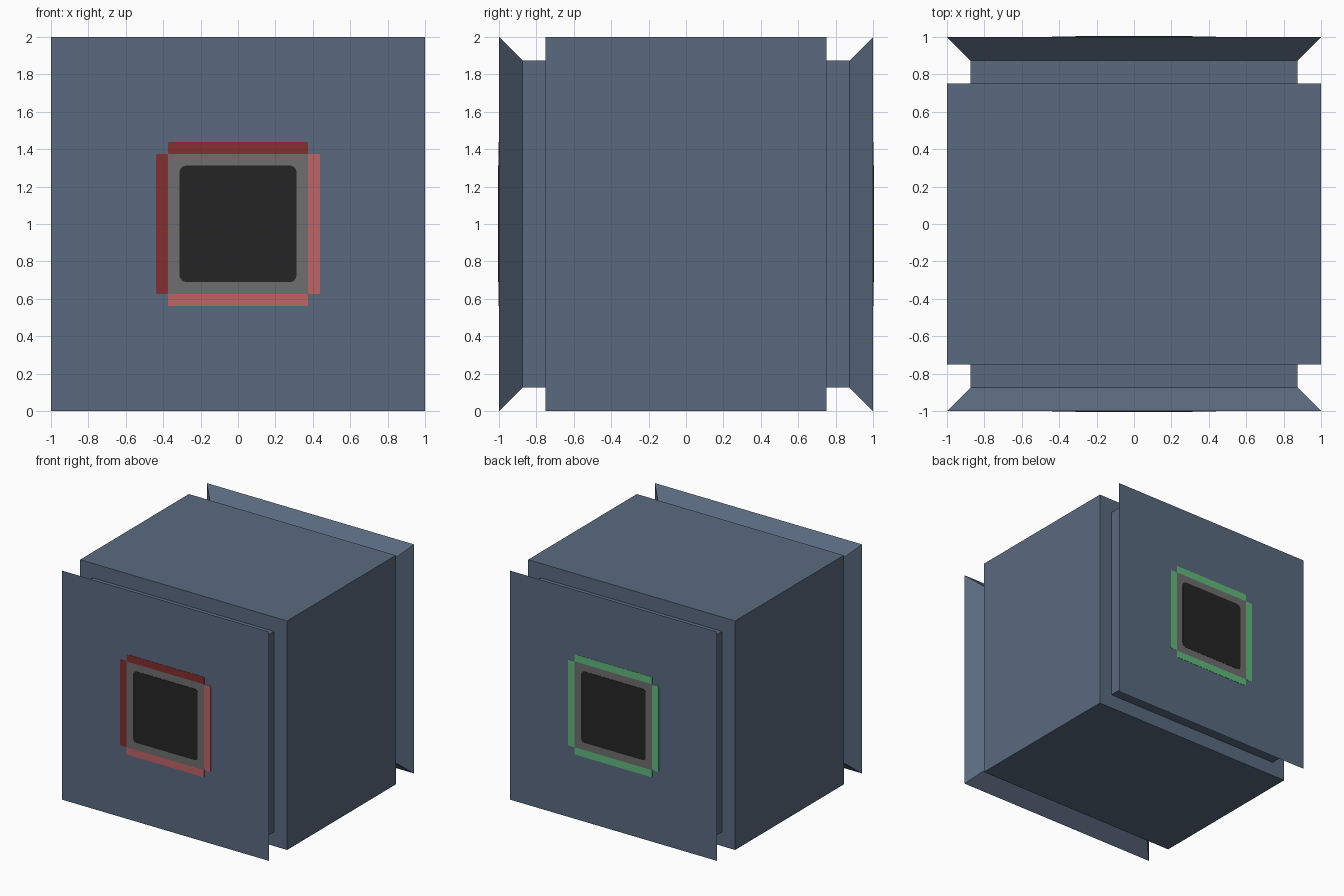
import bpy, bmesh, math
from mathutils import Vector

if "Cube" in bpy.data.objects:
    bpy.data.objects.remove(bpy.data.objects["Cube"])


def mat(name, rgb):
    m = bpy.data.materials.new(name)
    lin = [(c / 255 / 12.92) if c / 255 <= 0.04045 else ((c / 255 + 0.055) / 1.055) ** 2.4 for c in rgb]
    m.diffuse_color = (*lin, 1)
    m.use_nodes = True
    m.node_tree.nodes["Principled BSDF"].inputs["Base Color"].default_value = m.diffuse_color
    return m


BLUE = mat("slate_blue", (90, 106, 127))
GREY = mat("grey", (110, 110, 110))
BLACK = mat("near_black", (37, 37, 37))
DARK_RED = mat("dark_red", (132, 46, 46))
LIGHT_RED = mat("light_red", (192, 99, 101))
GREEN = mat("green", (95, 185, 124))


def finish(name, bm, material):
    bmesh.ops.recalc_face_normals(bm, faces=bm.faces)
    me = bpy.data.meshes.new(name)
    bm.to_mesh(me)
    bm.free()
    ob = bpy.data.objects.new(name, me)
    bpy.context.collection.objects.link(ob)
    me.materials.append(material)
    return ob


def loft(name, rings, material):
    """Square rings (y, half size) centred on z = 1, joined along y and capped."""
    bm = bmesh.new()
    loops = [[bm.verts.new((sx * h, y, 1 + sz * h))
              for sx, sz in ((-1, -1), (1, -1), (1, 1), (-1, 1))] for y, h in rings]
    for a, b in zip(loops, loops[1:]):
        for i in range(4):
            j = (i + 1) % 4
            bm.faces.new((a[i], a[j], b[j], b[i]))
    bm.faces.new(loops[0])
    bm.faces.new(loops[-1])
    return finish(name, bm, material)


def panel(name, side, x0, x1, z0, z1, depth, material, radius=0.0):
    """Thin painted plate on the front (side -1) or back (side 1), with rounded corners."""
    pts = []
    for cx, cz, start in ((x1 - radius, z1 - radius, 0), (x0 + radius, z1 - radius, 90),
                          (x0 + radius, z0 + radius, 180), (x1 - radius, z0 + radius, 270)):
        for k in range(5 if radius else 1):
            a = math.radians(start + k * 22.5)
            pts.append((cx + radius * math.cos(a), cz + radius * math.sin(a)))
    bm = bmesh.new()
    face = bm.faces.new([bm.verts.new((x, side * 0.999, z)) for x, z in pts])
    ext = bmesh.ops.extrude_face_region(bm, geom=[face], use_keep_orig=True)
    for v in ext["geom"]:
        if isinstance(v, bmesh.types.BMVert):
            v.co += Vector((0, side * (0.001 + depth), 0))
    return finish(name, bm, material)


# central block
loft("core_block", [(-0.75, 1), (0.75, 1)], BLUE)

for side, label in ((-1, "front"), (1, "back")):
    # narrow neck flaring out to the full-size end face
    loft(label + "_flared_end",
         [(side * 0.74, 0.875), (side * 0.875, 0.875), (side * 1.0, 1.0)], BLUE)
    # port: grey frame and dark rounded opening
    panel(label + "_port_frame", side, -0.375, 0.375, 0.625, 1.375, 0.002, GREY)
    panel(label + "_port_opening", side, -0.3125, 0.3125, 0.69, 1.3125, 0.004, BLACK, 0.035)
    # coloured strips around the port
    dark, light = (DARK_RED, LIGHT_RED) if side < 0 else (GREEN, GREEN)
    i, o = 0.375, 0.4375
    panel(label + "_strip_top", side, -i, i, 1 + i, 1 + o, 0.002, dark, 0.008)
    panel(label + "_strip_left", side, -o, -i, 1 - i, 1 + i, 0.002, dark, 0.008)
    panel(label + "_strip_bottom", side, -i, i, 1 - o, 1 - i, 0.002, light, 0.008)
    panel(label + "_strip_right", side, i, o, 1 - i, 1 + i, 0.002, light, 0.008)
